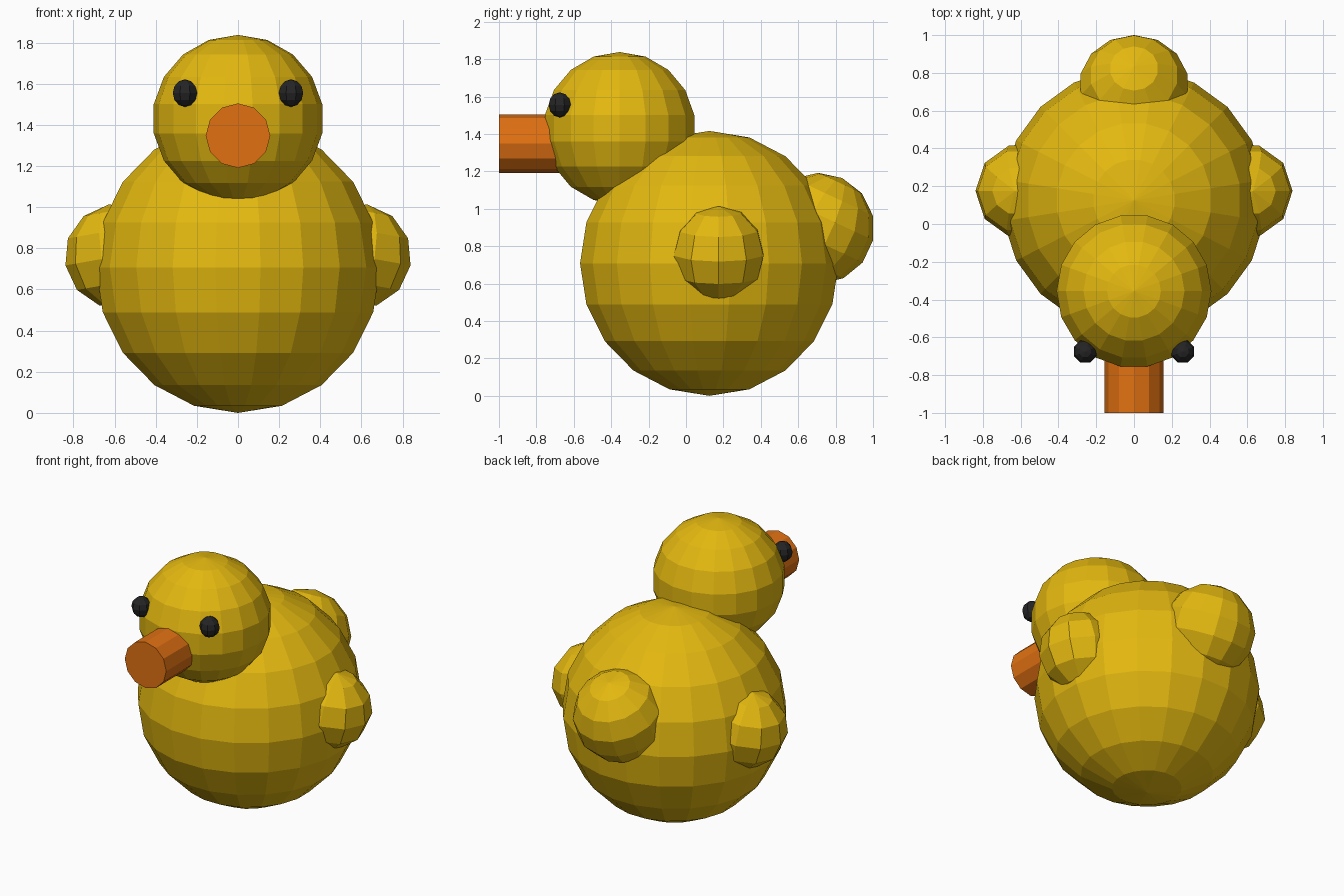
import bpy
from math import radians
from mathutils import Matrix, Vector

cube = bpy.data.objects.get("Cube")
if cube:
    bpy.data.objects.remove(cube, do_unlink=True)


def material(name, rgb):
    mat = bpy.data.materials.new(name)
    mat.use_nodes = True
    colour = (*rgb, 1)
    mat.diffuse_color = colour
    for node in mat.node_tree.nodes:
        if node.type == 'BSDF_PRINCIPLED':
            node.inputs["Base Color"].default_value = colour
    return mat


yellow = material("yellow", (0.77, 0.48, 0.005))
orange = material("orange", (0.75, 0.165, 0.006))
black = material("black", (0.018, 0.018, 0.018))


def finish(name, mat, matrix):
    """Bake the placement into the new mesh, keeping flat faces."""
    obj = bpy.context.object
    obj.name = obj.data.name = name
    obj.data.transform(matrix)
    obj.data.materials.append(mat)
    return obj


def ball(name, mat, centre, radius, segments, rings, spin=0, tilt=(0, 0)):
    """Faceted ball: spin about its axis, then tilt about x and y (degrees)."""
    bpy.ops.mesh.primitive_uv_sphere_add(segments=segments, ring_count=rings, radius=1)
    matrix = (Matrix.Translation(Vector(centre))
              @ Matrix.Rotation(radians(tilt[1]), 4, 'Y')
              @ Matrix.Rotation(radians(tilt[0]), 4, 'X')
              @ Matrix.Diagonal((*radius, 1))
              @ Matrix.Rotation(radians(spin), 4, 'Z'))
    return finish(name, mat, matrix)


# Body and head
ball("body", yellow, (0, 0.125, 0.708), (0.70, 0.70, 0.708), 20, 10, spin=9)
ball("head", yellow, (0, -0.355, 1.43), (0.416, 0.412, 0.408), 18, 9, spin=90)

# Tail, leaning backwards
ball("tail", yellow, (0, 0.71, 0.895), (0.297, 0.297, 0.297), 14, 7, tilt=(-25, 0))

# Wings lean outwards; eyes sit on the head
for side, sign in (("left", 1), ("right", -1)):
    ball(side + "_wing", yellow, (sign * 0.585, 0.175, 0.762),
         (0.258, 0.252, 0.255), 10, 6, spin=18, tilt=(0, sign * 10))
    ball(side + "_eye", black, (sign * 0.258, -0.675, 1.555),
         (0.064, 0.064, 0.067), 8, 6, spin=22.5)

# Beak
bpy.ops.mesh.primitive_cylinder_add(vertices=12, radius=0.157, depth=0.42)
finish("beak", orange, Matrix.Translation((0, -0.79, 1.348))
       @ Matrix.Rotation(radians(90), 4, 'X'))
